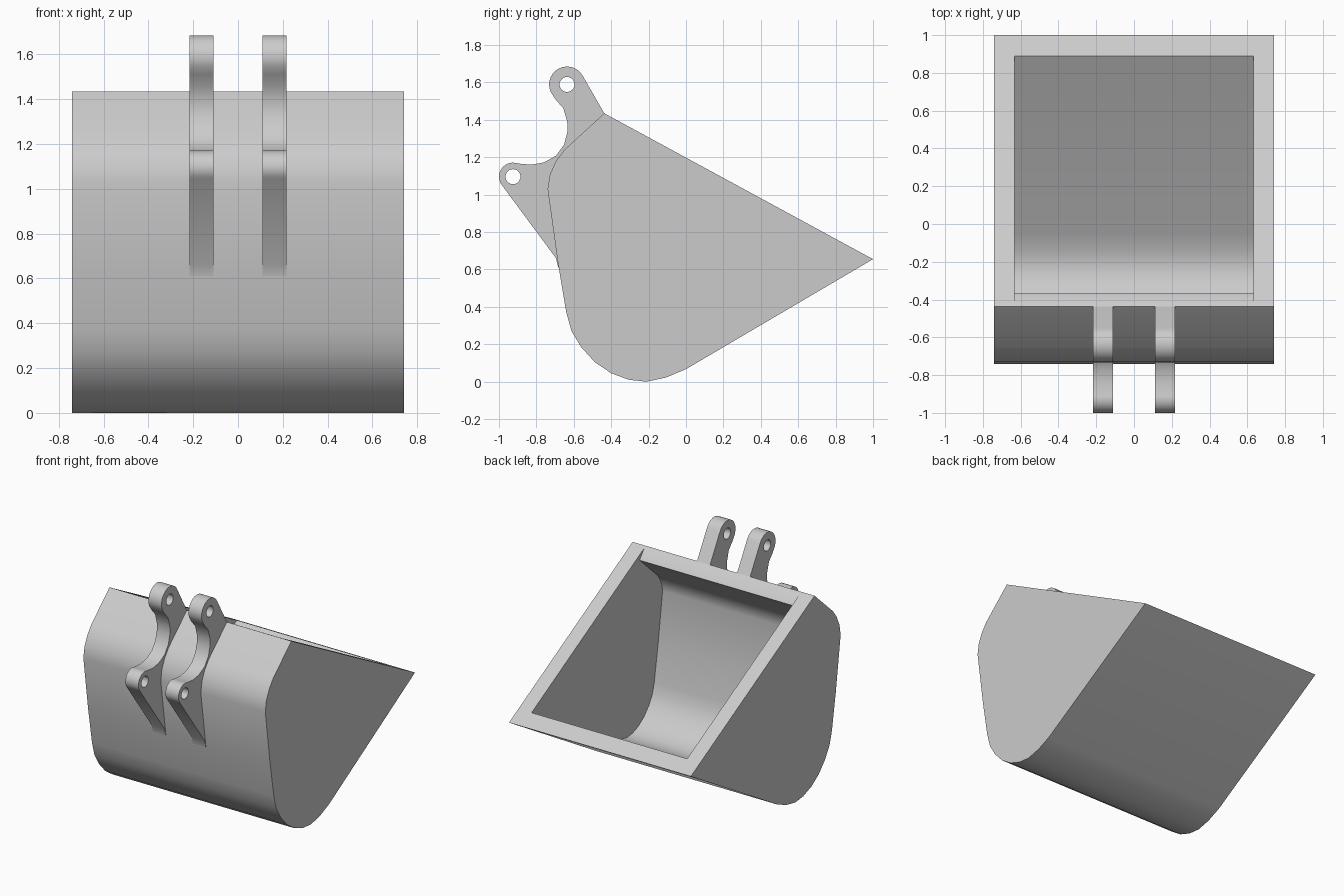
import bpy, bmesh
from math import sin, cos, radians
from mathutils import Vector

cube = bpy.data.objects.get("Cube")
if cube:
    bpy.data.objects.remove(cube, do_unlink=True)

steel = bpy.data.materials.new("grey_steel")
steel.use_nodes = True
colour = (0.6, 0.6, 0.6, 1)
steel.diffuse_color = colour
steel.node_tree.nodes["Principled BSDF"].inputs["Base Color"].default_value = colour

WALL = 0.107
HALF_WIDTH = 0.74


def prism(name, loop, x, half):
    """Extrude a side profile of (y, z) points along x."""
    bm = bmesh.new()
    face = bm.faces.new([bm.verts.new((x - half, y, z)) for y, z in loop])
    side = bmesh.ops.extrude_face_region(bm, geom=[face])["geom"]
    moved = [v for v in side if isinstance(v, bmesh.types.BMVert)]
    bmesh.ops.translate(bm, verts=moved, vec=(2 * half, 0, 0))
    bmesh.ops.recalc_face_normals(bm, faces=bm.faces)
    mesh = bpy.data.meshes.new(name)
    bm.to_mesh(mesh)
    bm.free()
    mesh.materials.append(steel)
    ob = bpy.data.objects.new(name, mesh)
    bpy.context.collection.objects.link(ob)
    return ob


def activate(ob):
    bpy.ops.object.select_all(action='DESELECT')
    ob.select_set(True)
    bpy.context.view_layer.objects.active = ob


def cut(ob, cutter):
    """Subtract the cutter and remove it."""
    mod = ob.modifiers.new("cut", 'BOOLEAN')
    mod.operation = 'DIFFERENCE'
    mod.solver = 'EXACT'
    mod.object = cutter
    activate(ob)
    bpy.ops.object.modifier_apply(modifier=mod.name)
    bpy.data.objects.remove(cutter, do_unlink=True)


def smooth(ob):
    activate(ob)
    bpy.ops.object.shade_smooth_by_angle(angle=radians(32))


def arc(centre, r, start, end, steps):
    angles = [radians(start + (end - start) * i / steps) for i in range(steps + 1)]
    return [(centre[0] + r * cos(a), centre[1] + r * sin(a)) for a in angles]


def offset(points, distance):
    """Offset an open path to its right with mitred corners."""
    pts = [Vector(p) for p in points]
    dirs = [(b - a).normalized() for a, b in zip(pts, pts[1:])]
    normals = [Vector((d.y, -d.x)) for d in dirs]
    result = []
    for p, a, b in zip(pts, normals[:1] + normals, normals + normals[-1:]):
        m = (a + b).normalized()
        result.append(tuple(p + m * distance / m.dot(a)))
    return result


# Bucket shell: lip, floor, rounded heel, back and top edge
shell = [(1, .655), (0, .067), (-.107, .022), (-.21, 0), (-.305, .01),
         (-.40, .045), (-.487, .104), (-.56, .184), (-.612, .27), (-.64, .37),
         (-.685, .637), (-.74, 1.03), (-.727, 1.11), (-.695, 1.18),
         (-.65, 1.24), (-.437, 1.435)]
bucket = prism("bucket", shell, 0, HALF_WIDTH)

# Hollow, leaving an even wall and square-ended top edge
hollow = offset(shell, WALL) + [(-.43, 1.44)]
cut(bucket, prism("hollow_cutter", hollow, 0, HALF_WIDTH - WALL))
smooth(bucket)

# Mounting ears with two pin holes each
upper_pin, lower_pin = (-.636, 1.589), (-.925, 1.096)
ear = arc(upper_pin, .096, 27, 205, 14)
ear += [(-.70, 1.512), (-.655, 1.46), (-.635, 1.39), (-.634, 1.336),
        (-.652, 1.267), (-.695, 1.208), (-.76, 1.172), (-.83, 1.16)]
ear += arc(lower_pin, .075, 70, 222, 12)
ear += [(-.695, .66), (-.683, .61), (-.65, .65), (-.70, 1.03), (-.62, 1.22),
        (-.437, 1.435)]
for name, x in (("left_ear", .163), ("right_ear", -.163)):
    ob = prism(name, ear, x, .053)
    for pin in (upper_pin, lower_pin):
        cut(ob, prism("pin_cutter", arc(pin, .04, 0, 345, 23), x, .1))
    smooth(ob)
